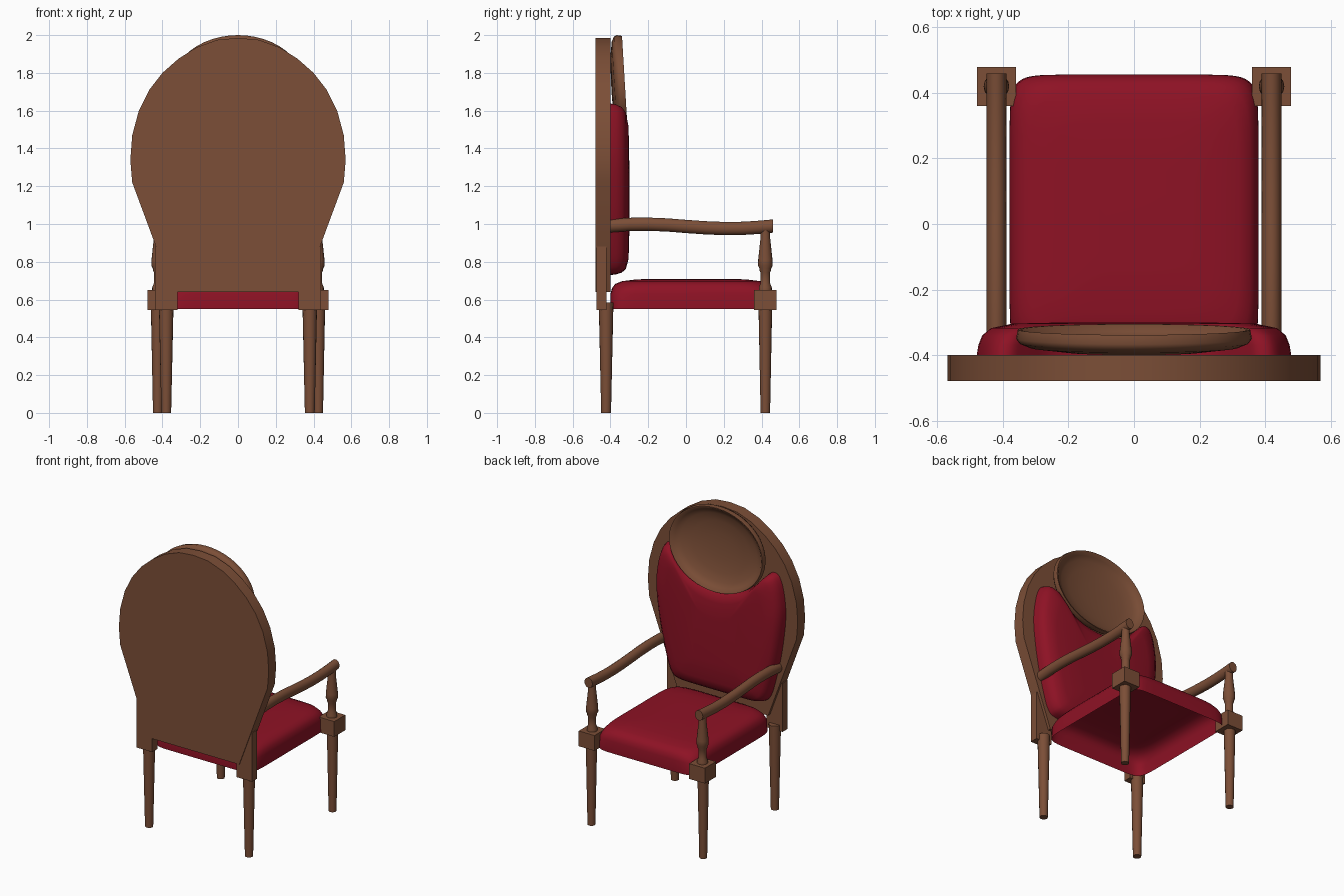
import bpy, bmesh, math
from mathutils import Vector

if "Cube" in bpy.data.objects:
    bpy.data.objects.remove(bpy.data.objects["Cube"])


def material(name, rgb):
    m = bpy.data.materials.new(name)
    m.diffuse_color = (*rgb, 1)
    m.use_nodes = True
    m.node_tree.nodes["Principled BSDF"].inputs["Base Color"].default_value = m.diffuse_color
    return m


WOOD = material("brown wood", (0.2, 0.077, 0.038))
RED = material("red fabric", (0.27, 0.006, 0.018))


def loft(name, rings, mat, cap_start=True, cap_end=True, angle=40):
    """Skin a list of equal-length point rings into one object."""
    bm = bmesh.new()
    loops = [[bm.verts.new(p) for p in ring] for ring in rings]
    n = len(loops[0])
    for a, b in zip(loops, loops[1:]):
        for i in range(n):
            j = (i + 1) % n
            bm.faces.new((a[i], a[j], b[j], b[i]))
    if cap_start:
        bm.faces.new(loops[0][::-1])
    if cap_end:
        bm.faces.new(loops[-1])
    bmesh.ops.recalc_face_normals(bm, faces=bm.faces)
    me = bpy.data.meshes.new(name)
    bm.to_mesh(me)
    bm.free()
    ob = bpy.data.objects.new(name, me)
    bpy.context.collection.objects.link(ob)
    me.materials.append(mat)
    bpy.ops.object.select_all(action='DESELECT')
    ob.select_set(True)
    bpy.context.view_layer.objects.active = ob
    bpy.ops.object.shade_smooth_by_angle(angle=math.radians(angle))
    return ob


def box(name, x, y, z, mat):
    rings = [[(x[0], y[0], h), (x[1], y[0], h), (x[1], y[1], h), (x[0], y[1], h)] for h in z]
    return loft(name, rings, mat, angle=20)


def turned(name, cx, cy, profile, mat, n=16):
    """Lathe a (radius, height) profile about a vertical axis."""
    rings = [[(cx + r * math.cos(2 * math.pi * i / n), cy + r * math.sin(2 * math.pi * i / n), z)
              for i in range(n)] for r, z in profile]
    return loft(name, rings, mat)


def mirrored(half):
    """Close a half outline whose first and last points lie on x = 0."""
    return half + [(-x, z) for x, z in half[-2:0:-1]]


def smooth_outline(pts, steps=4):
    """Closed Catmull-Rom curve through the points."""
    out, n = [], len(pts)
    for i in range(n):
        a, b, c, d = (Vector(pts[(i + k) % n]) for k in (-1, 0, 1, 2))
        for s in range(steps):
            t = s / steps
            p = 0.5 * (2 * b + (c - a) * t + (2 * a - 5 * b + 4 * c - d) * t * t
                       + (3 * b - a - 3 * c + d) * t ** 3)
            out.append((p.x, p.y))
    return out


# Back panel
panel = mirrored([(0, 0.64), (0.345, 0.64), (0.56, 1.22), (0.57, 1.34), (0.56, 1.47), (0.525, 1.6),
                  (0.47, 1.71), (0.40, 1.80), (0.315, 1.875), (0.22, 1.935), (0.11, 1.975), (0, 1.985)])
loft("back_panel", [[(x, y, z) for x, z in panel] for y in (-0.48, -0.40)], WOOD, angle=30)

# Back cushion, notched at the top around the headrest
cushion = smooth_outline(mirrored([
    (0, 1.44), (0.14, 1.46), (0.25, 1.51), (0.33, 1.59), (0.38, 1.635), (0.43, 1.62), (0.465, 1.52),
    (0.48, 1.35), (0.45, 1.1), (0.40, 0.88), (0.36, 0.77), (0.30, 0.735), (0.15, 0.73), (0, 0.73)]))
levels = [(1, -0.40), (0.99, -0.37), (0.965, -0.34), (0.91, -0.318), (0.77, -0.304), (0.4, -0.30)]
loft("back_cushion", [[(x * s, y, 1.1 + (z - 1.1) * s) for x, z in cushion] for s, y in levels], RED, angle=60)

# Oval dished headrest, leaning back slightly
dish = [(0.15, -0.045), (0.6, -0.04), (0.88, -0.028), (0.97, -0.015), (1, 0), (0.985, 0.028),
        (0.96, 0.027), (0.9, 0.006), (0.8, -0.01), (0.6, -0.025), (0.3, -0.034), (0.08, -0.036)]
rings = []
for s, d in dish:
    ring = []
    for i in range(48):
        a = 2 * math.pi * i / 48
        h = 0.285 * s * math.sin(a)
        ring.append((0.36 * s * math.cos(a), -0.35 + d - 0.06 * h, 1.715 + h))
    rings.append(ring)
loft("headrest", rings, WOOD, angle=50)

# Seat cushion, open underneath
rings = []
for inset, z, power in [(0, 0.55, 0.18), (0, 0.63, 0.2), (0.008, 0.66, 0.25), (0.025, 0.683, 0.28),
                        (0.06, 0.697, 0.3), (0.14, 0.707, 0.32), (0.27, 0.71, 0.35)]:
    ring = []
    for i in range(48):
        a = 2 * math.pi * (i + 0.5) / 48
        c, s = math.cos(a), math.sin(a)
        ring.append(((0.38 - inset) * math.copysign(abs(c) ** power, c),
                     0.028 + (0.428 - inset) * math.copysign(abs(s) ** power, s), z))
    rings.append(ring)
loft("seat_cushion", rings, RED, cap_start=False, angle=60)

for side, k in (("left", -1), ("right", 1)):
    # Legs
    turned(side + "_front_leg", 0.425 * k, 0.42, [(0.025, 0), (0.036, 0.55)], WOOD)
    turned(side + "_rear_leg", 0.38 * k, -0.423, [(0.026, 0), (0.039, 0.585)], WOOD)
    # Square blocks and rear posts
    box(side + "_front_block", (0.42 * k - 0.06, 0.42 * k + 0.06), (0.36, 0.48), (0.545, 0.65), WOOD)
    box(side + "_rear_post", (0.38 * k - 0.06, 0.38 * k + 0.06), (-0.475, -0.42), (0.545, 0.88), WOOD)
    # Turned arm supports
    turned(side + "_arm_support", 0.42 * k, 0.42,
           [(0.034, 0.645), (0.034, 0.665), (0.026, 0.685), (0.026, 0.745), (0.031, 0.755),
            (0.031, 0.765), (0.039, 0.78), (0.038, 0.81), (0.025, 0.93), (0.025, 0.97)], WOOD)
    # Curved armrests
    path = [(-0.42, 0.989), (-0.3, 0.998), (-0.2, 0.999), (-0.1, 0.995), (0, 0.987), (0.1, 0.98),
            (0.2, 0.976), (0.3, 0.977), (0.38, 0.982), (0.46, 0.989)]
    loft(side + "_armrest",
         [[(0.42 * k + 0.03 * math.cos(math.pi * i / 8), y, z + 0.035 * math.sin(math.pi * i / 8))
           for i in range(16)] for y, z in path], WOOD)
